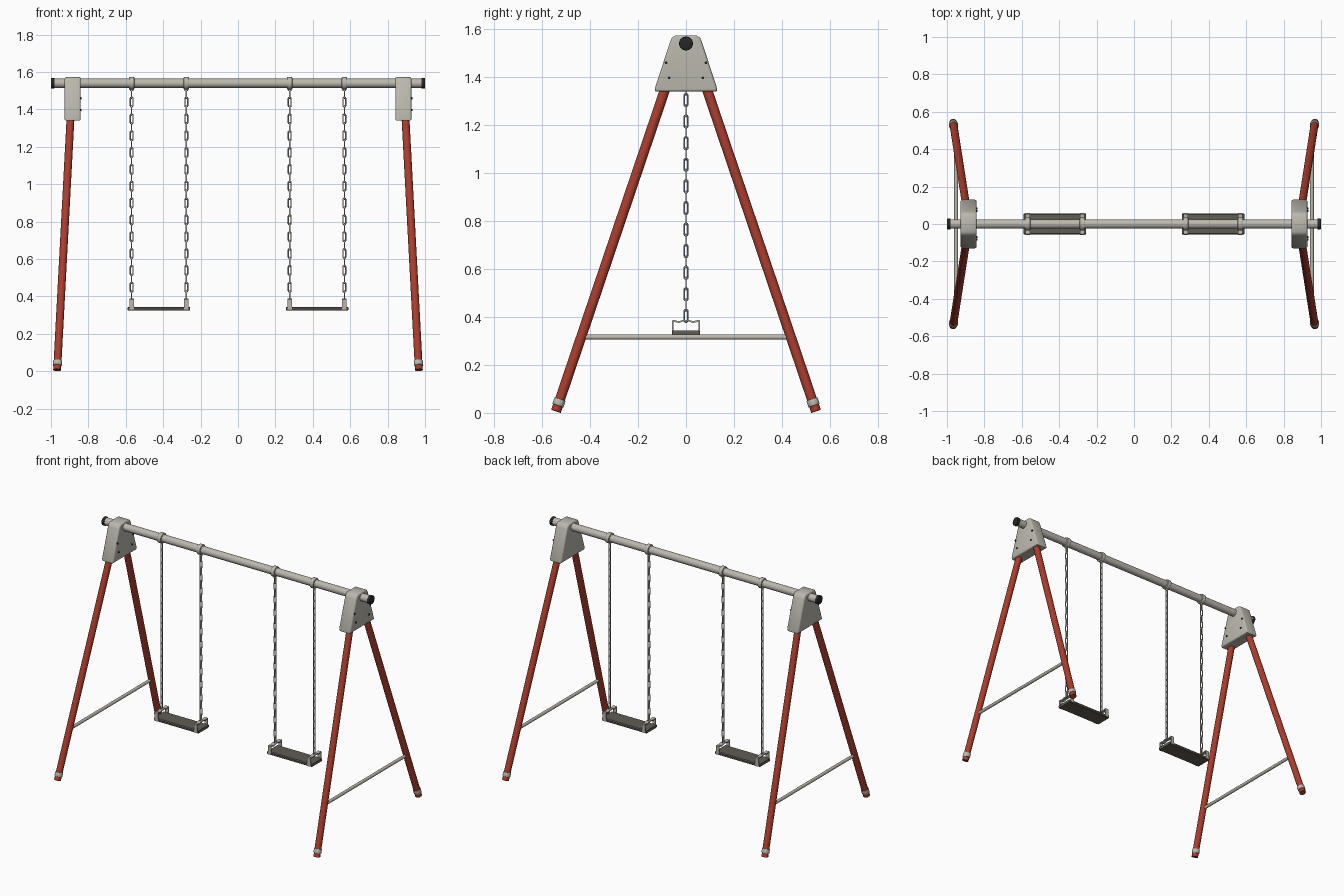
import bpy, bmesh, math
from mathutils import Vector, Matrix

if "Cube" in bpy.data.objects:
    bpy.data.objects.remove(bpy.data.objects["Cube"])


def material(name, color):
    m = bpy.data.materials.new(name)
    m.diffuse_color = (*color, 1)
    m.use_nodes = True
    m.node_tree.nodes["Principled BSDF"].inputs["Base Color"].default_value = m.diffuse_color
    return m


RED = material("red paint", (0.40, 0.046, 0.027))
GREY = material("galvanised grey", (0.50, 0.48, 0.42))
SEAT = material("dark rubber", (0.115, 0.108, 0.088))
BLACK = material("black plastic", (0.02, 0.02, 0.02))


def finish(bm, name, mat, angle=35):
    bmesh.ops.recalc_face_normals(bm, faces=bm.faces[:])
    me = bpy.data.meshes.new(name)
    bm.to_mesh(me)
    bm.free()
    me.materials.append(mat)
    for p in me.polygons:
        p.use_smooth = True
    me.set_sharp_from_angle(angle=math.radians(angle))
    ob = bpy.data.objects.new(name, me)
    bpy.context.collection.objects.link(ob)
    return ob


def rod(name, a, b, r, mat, bevel=0.0, sides=24):
    a, b = Vector(a), Vector(b)
    d = b - a
    bm = bmesh.new()
    bmesh.ops.create_cone(bm, cap_ends=True, segments=sides, radius1=r, radius2=r, depth=d.length)
    if bevel:
        rim = [e for e in bm.edges if abs(e.verts[0].co.z - e.verts[1].co.z) < 1e-5]
        bmesh.ops.bevel(bm, geom=rim, offset=bevel, segments=2, profile=0.5, affect='EDGES')
    rot = Vector((0, 0, 1)).rotation_difference(d).to_matrix().to_4x4()
    bm.transform(Matrix.Translation((a + b) / 2) @ rot)
    return finish(bm, name, mat)


def extrude_x(name, profile, x, half, mat, bevel):
    """Extrude a (y, z) outline along x and round its edges."""
    bm = bmesh.new()
    f = bm.faces.new([bm.verts.new((x - half, y, z)) for y, z in profile])
    g = bmesh.ops.extrude_face_region(bm, geom=[f])
    bmesh.ops.translate(bm, vec=(2 * half, 0, 0),
                        verts=[v for v in g["geom"] if isinstance(v, bmesh.types.BMVert)])
    if bevel:
        rims = [e for e in bm.edges if abs(e.verts[0].co.x - e.verts[1].co.x) < 1e-5]
        bmesh.ops.bevel(bm, geom=rims, offset=bevel, segments=3, profile=0.5, affect='EDGES')
    return finish(bm, name, mat)


BEAM_Z = 1.54

# Top beam with end caps
rod("top_beam", (-0.99, 0, BEAM_Z), (0.99, 0, BEAM_Z), 0.025, GREY, sides=32)
for s, side in ((-1, "left"), (1, "right")):
    rod(f"{side}_end_cap", (s * 0.98, 0, BEAM_Z), (s, 0, BEAM_Z), 0.029, BLACK, 0.004)

    # Tapered corner bracket
    half = [(0.128, 1.34), (0.13, 1.352), (0.066, 1.548), (0.058, 1.565), (0.042, 1.574)]
    outline = half + [(-y, z) for y, z in reversed(half)]
    extrude_x(f"{side}_bracket", outline, s * 0.884, 0.043, GREY, 0.01)

    # Bolts sit on the same face of both brackets
    for i, (y, z) in enumerate(((0.083, 1.46), (-0.083, 1.46), (0.07, 1.397), (-0.07, 1.397))):
        x = s * 0.884 + 0.041
        rod(f"{side}_bolt_{i}", (x, y, z), (x + 0.007, y, z), 0.006, BLACK, sides=12)

    # Splayed legs with foot collars
    for t, end in ((-1, "front"), (1, "back")):
        top = Vector((s * 0.893, t * 0.07, 1.40))
        foot = Vector((s * 0.967, t * 0.542, 0.007))
        rod(f"{side}_{end}_leg", top, foot, 0.021, RED)
        up = (top - foot).normalized()
        rod(f"{side}_{end}_foot_collar", foot + up * 0.024, foot + up * 0.053, 0.0245, GREY, 0.004)

    # Cross bar between the legs
    rod(f"{side}_cross_bar", (s * 0.951, -0.437, 0.316), (s * 0.951, 0.437, 0.316), 0.0105, GREY)


def chain(name, x, z_top, links, pitch):
    """Interlocked oval links, alternately turned by a quarter."""
    bm = bmesh.new()
    n, m, wire, rad = 12, 6, 0.0035, 0.0075
    straight = (pitch + 2 * wire) / 2 - rad
    for k in range(links):
        zc = z_top - (k + 0.5) * pitch
        rings = []
        for i in range(n):
            a = 2 * math.pi * (i + 0.5) / n
            ring = []
            for j in range(m):
                b = 2 * math.pi * j / m
                r = rad + wire * math.cos(b)
                u, w = r * math.cos(a), wire * math.sin(b)
                z = zc + r * math.sin(a) + math.copysign(straight, math.sin(a))
                ring.append(bm.verts.new((x + u, w, z) if k % 2 else (x + w, u, z)))
            rings.append(ring)
        for i in range(n):
            p, q = rings[i], rings[(i + 1) % n]
            for j in range(m):
                l = (j + 1) % m
                bm.faces.new((p[j], q[j], q[l], p[l]))
    return finish(bm, name, GREY, 60)


# Swings
for s, side in ((-1, "left"), (1, "right")):
    cx = s * 0.4225

    # Seat board with softly rounded edges
    seat = [(-0.057, 0.329), (-0.052, 0.324), (0.052, 0.324), (0.057, 0.329),
            (0.057, 0.339), (0.052, 0.344), (-0.052, 0.344), (-0.057, 0.339)]
    extrude_x(f"{side}_seat", seat, cx, 0.167, SEAT, 0.003)

    for d, end in ((-1, "a"), (1, "b")):
        x = cx + d * 0.146
        # Clamp round the beam and eye below it
        rod(f"{side}_clamp_{end}", (x - 0.015, 0, BEAM_Z), (x + 0.015, 0, BEAM_Z), 0.034, GREY, 0.006)
        rod(f"{side}_eye_{end}", (x, 0, 1.512), (x, 0, 1.498), 0.009, GREY, sides=12)
        chain(f"{side}_chain_{end}", x, 1.507, 25, 0.045)

        # Bent strap that carries the seat
        outer = [(0.059, 0.327), (0.059, 0.384), (0.054, 0.388), (0.03, 0.382), (0.012, 0.388)]
        inner = [(0.012, 0.381), (0.03, 0.375), (0.053, 0.380), (0.053, 0.327)]
        strap = outer + [(-y, z) for y, z in reversed(outer)] + \
            [(-y, z) for y, z in reversed(inner)] + inner
        extrude_x(f"{side}_strap_{end}", strap, x, 0.012, GREY, 0)
